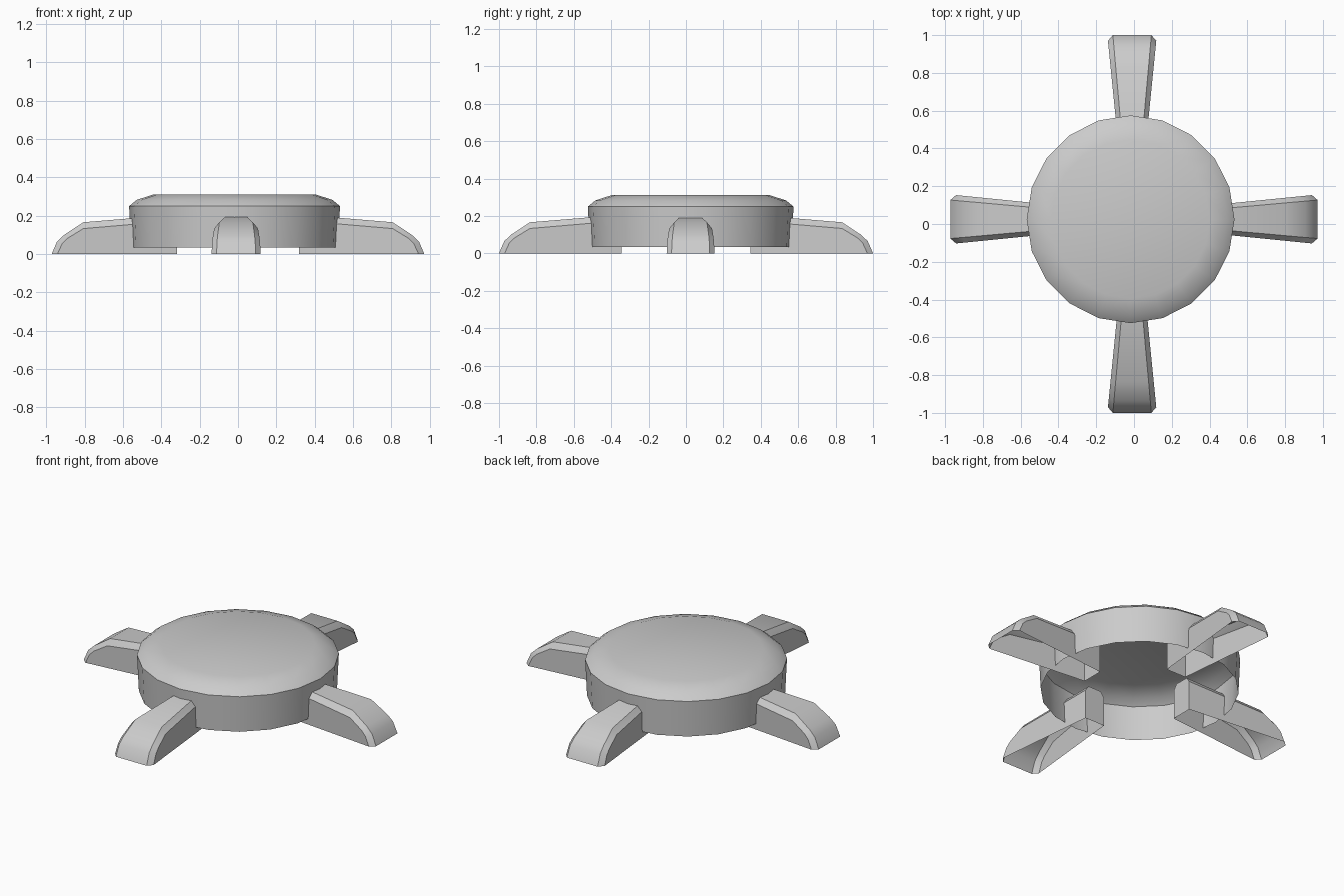
import bpy, bmesh
from math import cos, sin, pi, radians

if "Cube" in bpy.data.objects:
    bpy.data.objects.remove(bpy.data.objects["Cube"])


def finish(bm, name, outward):
    # consistent shading direction, then a smooth-by-angle mesh object
    bmesh.ops.recalc_face_normals(bm, faces=bm.faces)
    bm.normal_update()
    if sum(f.normal.z * f.calc_area() for f in bm.faces) < 0:
        bmesh.ops.reverse_faces(bm, faces=bm.faces)
    me = bpy.data.meshes.new(name)
    bm.to_mesh(me)
    bm.free()
    ob = bpy.data.objects.new(name, me)
    bpy.context.collection.objects.link(ob)
    bpy.ops.object.select_all(action='DESELECT')
    ob.select_set(True)
    bpy.context.view_layer.objects.active = ob
    bpy.ops.object.shade_smooth_by_angle(angle=radians(outward))
    return ob


# round cover: 20-sided shell, open underneath
def cover():
    profile = [(.54, .035), (.55, .25), (.51, .283), (.42, .312)]
    n = 20
    bm = bmesh.new()
    rings = [[bm.verts.new((r * cos(2 * pi * i / n) - .018,
                            r * sin(2 * pi * i / n) + .025, z))
              for i in range(n)] for r, z in profile]
    for a, b in zip(rings, rings[1:]):
        for i in range(n):
            j = (i + 1) % n
            bm.faces.new((a[i], a[j], b[j], b[i]))
    bm.faces.new(rings[-1])
    finish(bm, "round_cover", 45)


# leg: hollow, open underneath, flared towards a rounded foot
def leg(name, angle, reach, side):
    ridge = [(1, 0), (.972, .065), (.935, .1), (.835, .166), (.345, .207)]
    wall = [(.97, 0), (.945, .055), (.918, .082), (.835, .133), (.345, .175)]
    bm = bmesh.new()

    def vert(d, w, z):
        x, y = d + reach - 1, w
        return bm.verts.new((x * cos(angle) - y * sin(angle) + side[0],
                             x * sin(angle) + y * cos(angle) + side[1], z))

    rows = []
    for (rd, rz), (wd, wz) in zip(ridge, wall):
        rw = .102 - .09 * (1 - rd)
        ww = .128 - .1 * (.97 - wd)
        rows.append([vert(wd, -ww, 0), vert(wd, -ww, wz), vert(rd, -rw, rz),
                     vert(rd, rw, rz), vert(wd, ww, wz), vert(wd, ww, 0)])
    for a, b in zip(rows, rows[1:]):
        for i in range(5):
            bm.faces.new((a[i], a[i + 1], b[i + 1], b[i]))
    bm.faces.new(rows[-1])      # inner end cap
    bmesh.ops.remove_doubles(bm, verts=bm.verts, dist=.0005)
    finish(bm, name, 30)


cover()
leg("right_leg", 0, .972, (0, .025))
leg("back_leg", pi / 2, 1, (-.01, 0))
leg("left_leg", pi, .972, (0, .025))
leg("front_leg", -pi / 2, 1, (-.01, 0))
